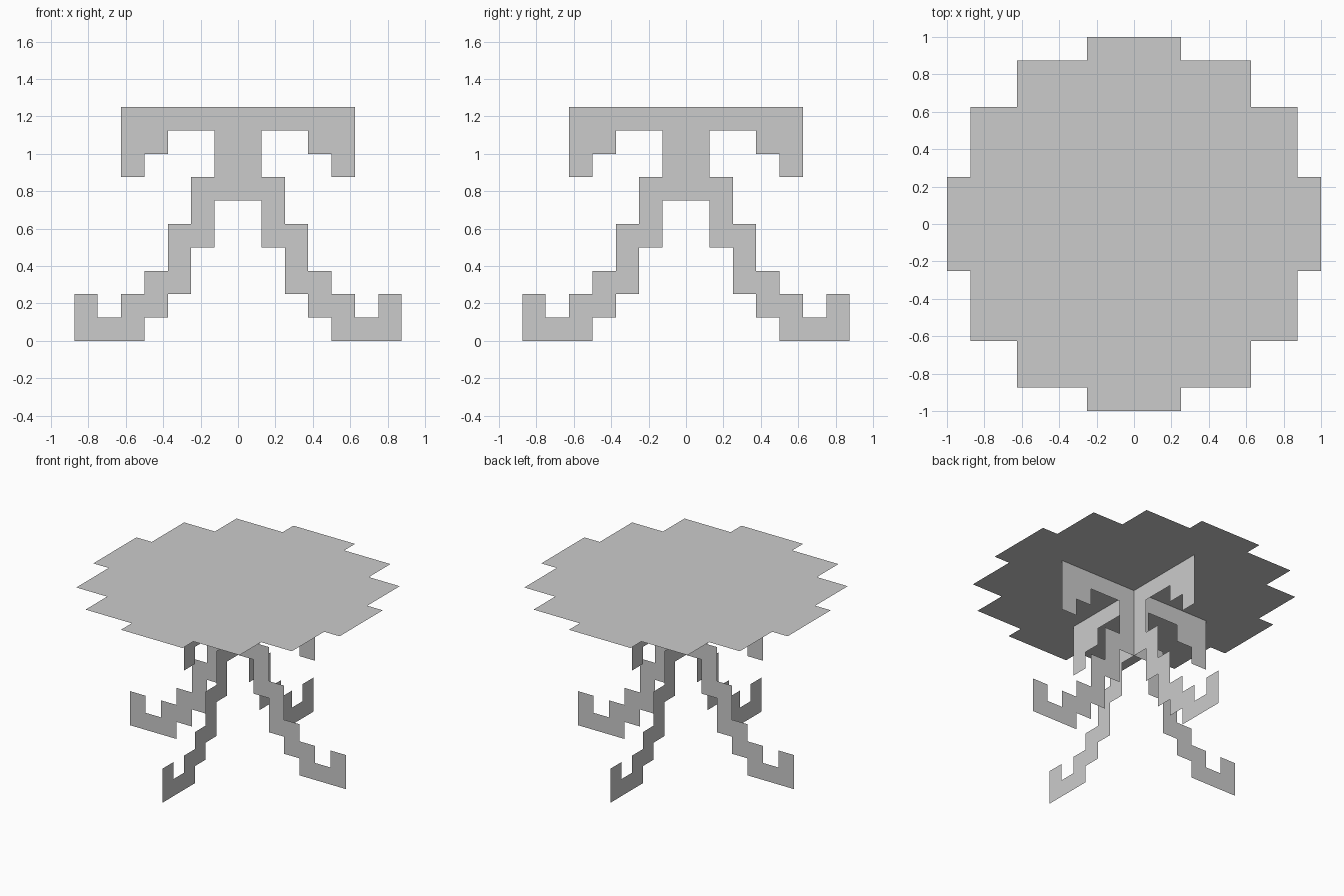
import bpy
from math import pi

if "Cube" in bpy.data.objects:
    bpy.data.objects.remove(bpy.data.objects["Cube"])

U = 0.125  # grid step of the stepped outlines


def flat_panel(name, points):
    mesh = bpy.data.meshes.new(name)
    mesh.from_pydata(points, [], [range(len(points))])
    mesh.update()
    obj = bpy.data.objects.new(name, mesh)
    bpy.context.collection.objects.link(obj)
    return obj


# Tabletop: stepped round outline, one quarter turned four times
quarter = [(8, 2), (7, 2), (7, 5), (5, 5), (5, 7), (2, 7), (2, 8)]
outline = []
for _ in range(4):
    outline += quarter
    # the last point of a quarter leads straight to the next one's first
    quarter = [(-y, x) for x, y in quarter]
flat_panel("tabletop", [(x * U, y * U, 10 * U) for x, y in outline])

# Leg panels: right half of the silhouette (bracket, column, stepped leg, curled foot)
half = [(5, 10), (5, 7), (4, 7), (4, 8), (3, 8), (3, 9), (1, 9), (1, 7),
        (2, 7), (2, 5), (3, 5), (3, 3), (4, 3), (4, 2), (5, 2), (5, 1),
        (6, 1), (6, 2), (7, 2), (7, 0), (4, 0), (4, 1), (3, 1), (3, 2),
        (2, 2), (2, 4), (1, 4), (1, 6)]
silhouette = half + [(-x, z) for x, z in reversed(half)]
for name, turn in (("leg_panel_side_to_side", 0), ("leg_panel_front_to_back", pi / 2)):
    panel = flat_panel(name, [(x * U, 0, z * U) for x, z in silhouette])
    panel.rotation_euler.z = turn
